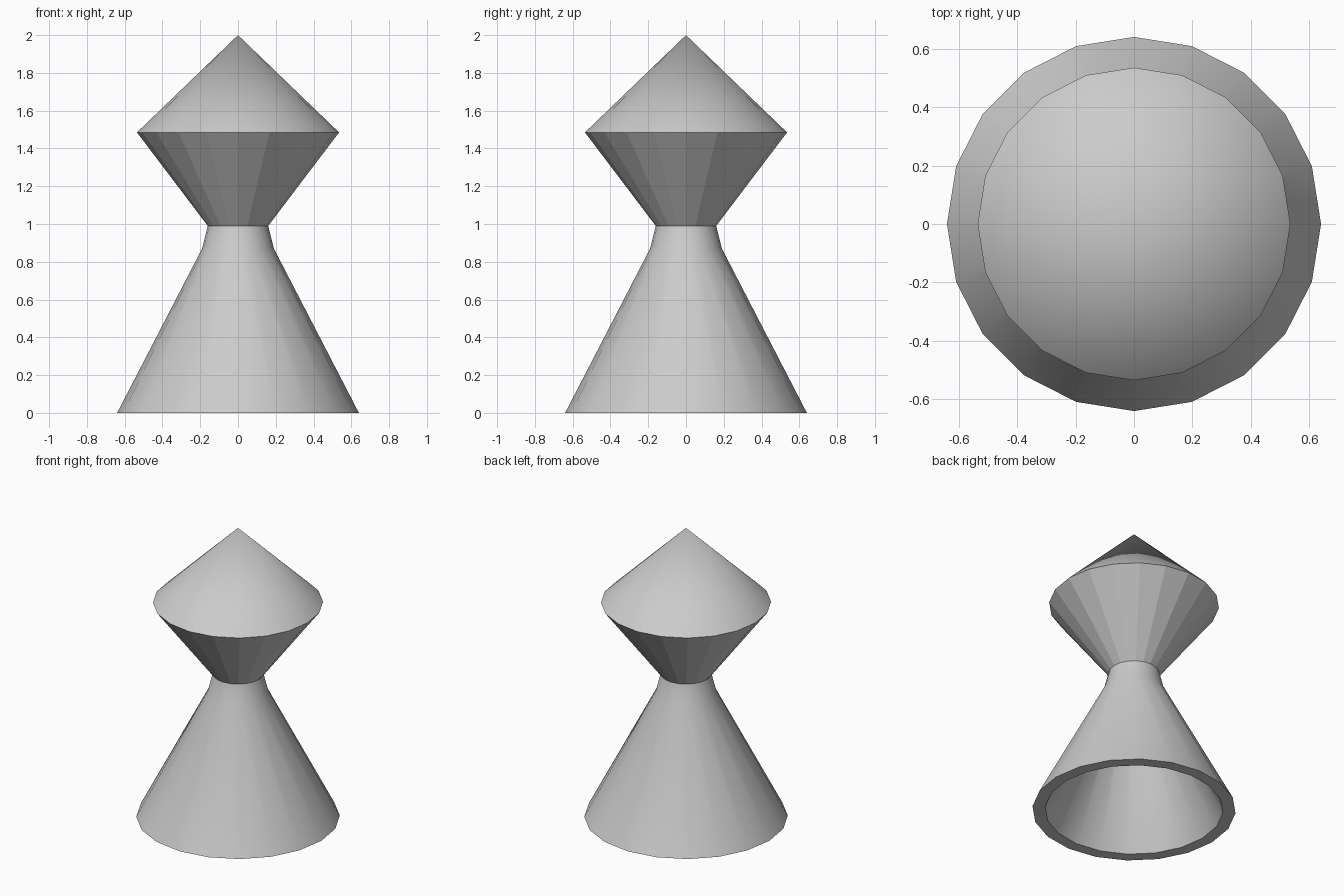
import bpy, bmesh, math

if "Cube" in bpy.data.objects:
    bpy.data.objects.remove(bpy.data.objects["Cube"])

SIDES = 20


def lathe(name, profile, flat_spans=()):
    """Revolve (radius, z) points about z; flat_spans are faceted profile segments."""
    bm = bmesh.new()
    rings = []
    for r, z in profile:
        if r == 0:
            rings.append([bm.verts.new((0, 0, z))] * SIDES)
        else:
            rings.append([bm.verts.new((r * math.cos(math.tau * i / SIDES),
                                        r * math.sin(math.tau * i / SIDES), z))
                          for i in range(SIDES)])
    for k, (a, b) in enumerate(zip(rings, rings[1:])):
        for i in range(SIDES):
            j = (i + 1) % SIDES
            corners = list(dict.fromkeys((a[i], a[j], b[j], b[i])))
            bm.faces.new(corners).smooth = k not in flat_spans
    # keep profile corners and faceted spans crisp
    for e in bm.edges:
        flat = any(not f.smooth for f in e.link_faces)
        e.smooth = not flat and e.calc_face_angle(0) < math.radians(30)
    bm.normal_update()
    for e in bm.edges:
        flat = any(not f.smooth for f in e.link_faces)
        e.smooth = not flat and e.calc_face_angle(0) < math.radians(30)
    bmesh.ops.recalc_face_normals(bm, faces=bm.faces)
    mesh = bpy.data.meshes.new(name)
    bm.to_mesh(mesh)
    bm.free()
    obj = bpy.data.objects.new(name, mesh)
    bpy.context.collection.objects.link(obj)
    return obj


# Outside from tip to foot, flat lip, then the hollow inside back up to the tip
lathe("hollow_pawn_body", [
    (0, 2.0), (0.535, 1.485), (0.16, 0.99), (0.19, 0.87), (0.64, 0),
    (0.56, 0), (0.115, 0.86), (0.09, 1.01), (0.43, 1.48), (0, 1.9),
], flat_spans=(1,))
